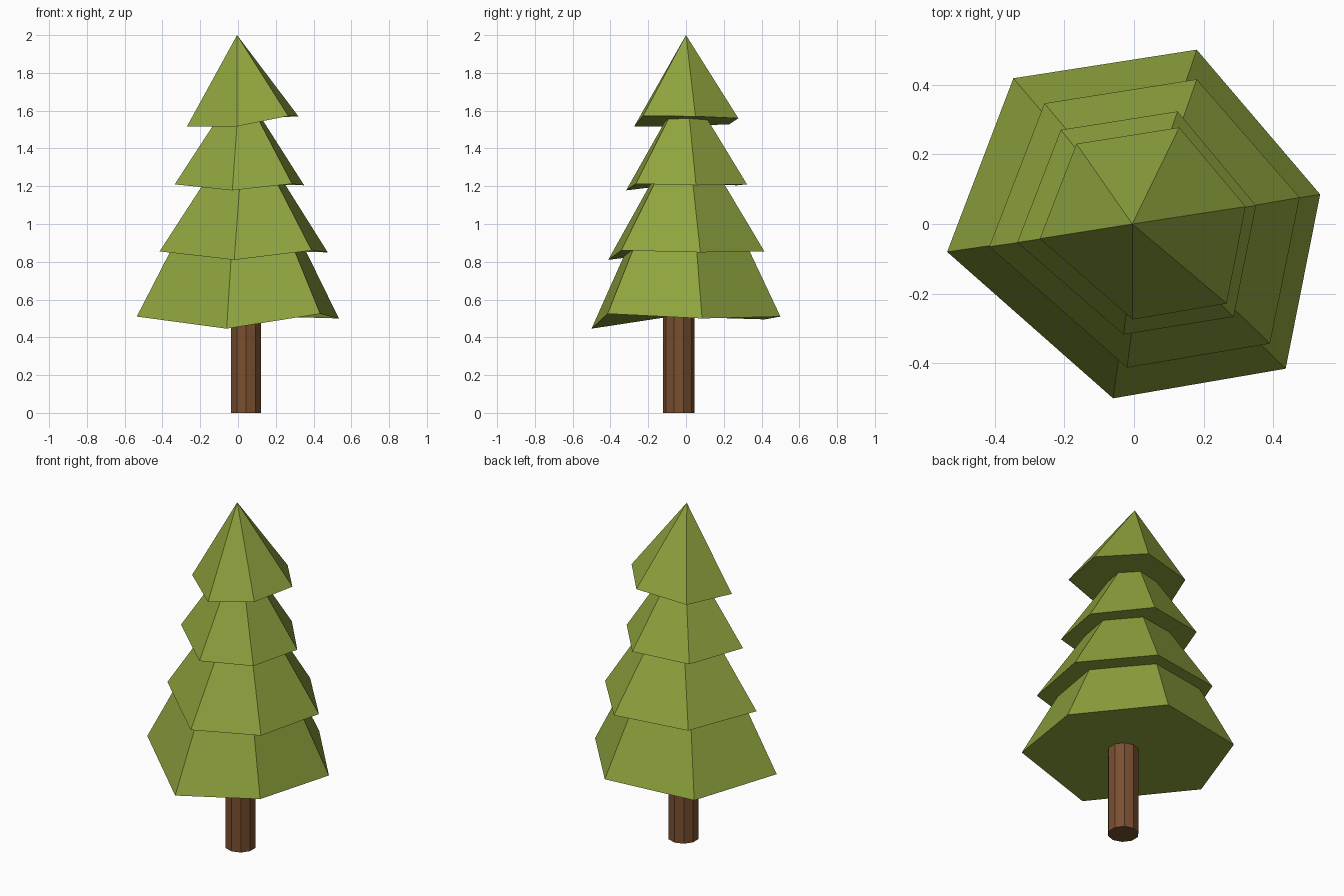
import bpy
import bmesh
from mathutils import Vector

# Remove the default cube only
default_cube = bpy.data.objects.get("Cube")
if default_cube:
    bpy.data.objects.remove(default_cube, do_unlink=True)


def make_material(name, color):
    material = bpy.data.materials.new(name)
    material.use_nodes = True
    material.diffuse_color = (*color, 1)
    shader = next(n for n in material.node_tree.nodes if n.type == "BSDF_PRINCIPLED")
    shader.inputs["Base Color"].default_value = (*color, 1)
    return material


def add_object(name, bm, material):
    bmesh.ops.recalc_face_normals(bm, faces=bm.faces[:])
    mesh = bpy.data.meshes.new(name)
    bm.to_mesh(mesh)
    bm.free()
    mesh.materials.append(material)
    obj = bpy.data.objects.new(name, mesh)
    bpy.context.collection.objects.link(obj)
    return obj


def add_tier(name, rim, apex, top_z, material):
    """Uneven six-sided cone, cut off at top_z when that lies below the apex."""
    bm = bmesh.new()
    apex = Vector(apex)
    rim = [Vector(corner) for corner in rim]
    low = [bm.verts.new(corner) for corner in rim]
    bm.faces.new(low[::-1])
    following = low[1:] + low[:1]
    if top_z is None:
        tip = bm.verts.new(apex)
        for a, b in zip(low, following):
            bm.faces.new((a, b, tip))
    else:
        high = [bm.verts.new(c.lerp(apex, (top_z - c.z) / (apex.z - c.z))) for c in rim]
        bm.faces.new(high)
        for a, b, c, d in zip(low, following, high[1:] + high[:1], high):
            bm.faces.new((a, b, c, d))
    return add_object(name, bm, material)


leaf_green = make_material("leaf_green", (0.27, 0.366, 0.047))
bark_brown = make_material("bark_brown", (0.19, 0.08, 0.03))

# Trunk: straight ten-sided post, slightly off centre
trunk_height = 0.6
bm = bmesh.new()
bmesh.ops.create_cone(bm, cap_ends=True, segments=10, radius1=0.084,
                      radius2=0.084, depth=trunk_height)
bmesh.ops.translate(bm, verts=bm.verts[:], vec=(0.043, -0.038, trunk_height / 2))
add_object("trunk", bm, bark_brown)

# Foliage tiers: rim corners counterclockwise from the right-hand one, apex, cut height
tiers = {
    "bottom_foliage": (
        [(-0.536, -0.08, 0.51), (-0.06, -0.5, 0.446), (0.435, -0.415, 0.525),
         (0.534, 0.085, 0.5), (0.18, 0.5, 0.51), (-0.346, 0.418, 0.495)],
        (0.01, 0, 1.57), 0.92),
    "lower_foliage": (
        [(-0.415, -0.065, 0.855), (-0.02, -0.412, 0.81), (0.39, -0.343, 0.86),
         (0.475, 0.076, 0.85), (0.18, 0.415, 0.855), (-0.257, 0.346, 0.855)],
        (0.035, 0, 1.55), 1.25),
    "upper_foliage": (
        [(-0.335, -0.053, 1.21), (-0.03, -0.317, 1.178), (0.286, -0.266, 1.213),
         (0.35, 0.053, 1.205), (0.125, 0.323, 1.21), (-0.21, 0.27, 1.205)],
        (0.01, 0, 1.74), 1.6),
    "top_foliage": (
        [(-0.27, -0.042, 1.517), (-0.004, -0.274, 1.517), (0.266, -0.228, 1.572),
         (0.32, 0.05, 1.57), (0.13, 0.277, 1.56), (-0.165, 0.23, 1.528)],
        (-0.005, 0, 2), None),
}
for name, (rim, apex, top_z) in tiers.items():
    add_tier(name, rim, apex, top_z, leaf_green)
